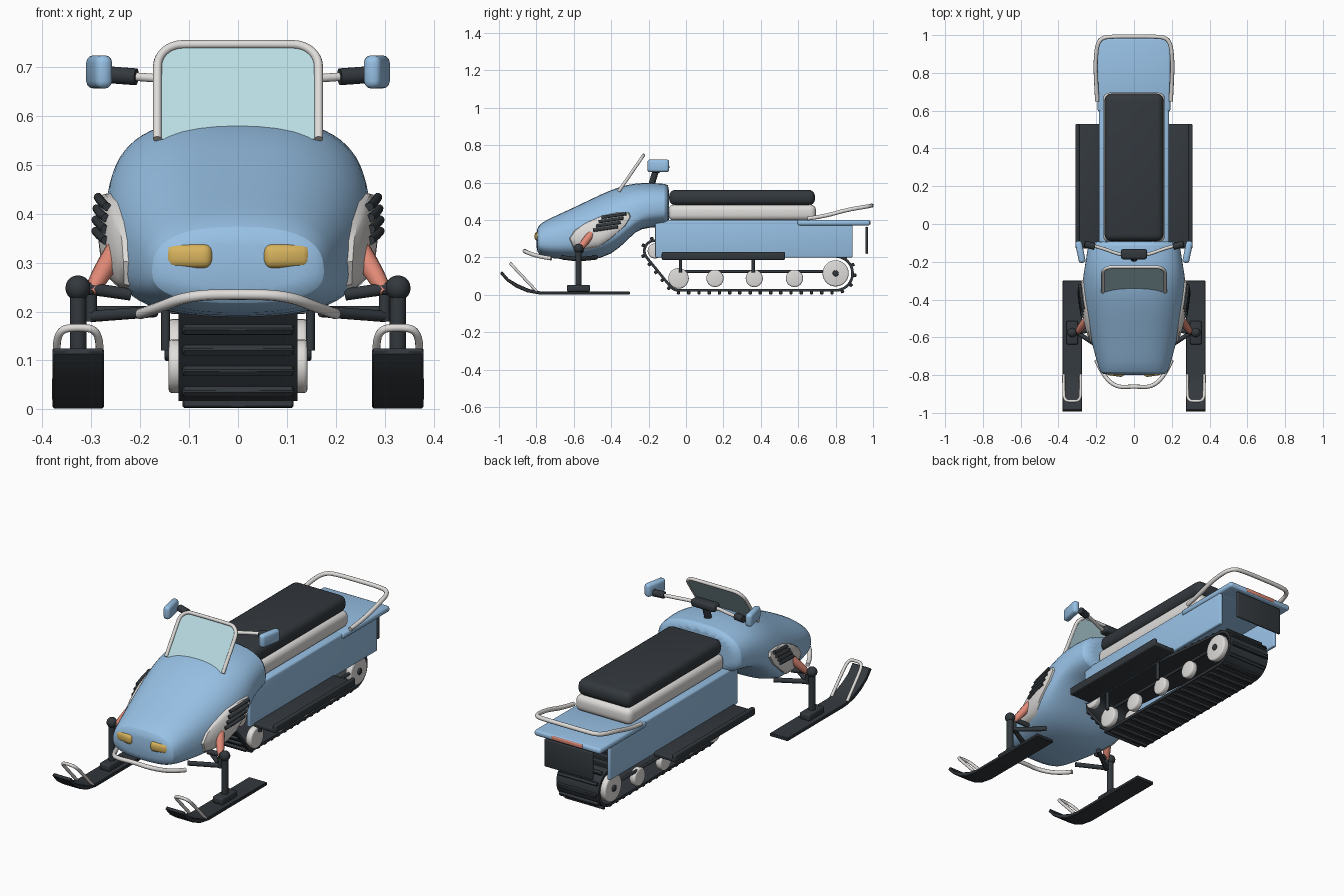
import bpy, bmesh, math
from mathutils import Vector, Matrix
from mathutils.bvhtree import BVHTree
from mathutils.geometry import convex_hull_2d

if "Cube" in bpy.data.objects:
    bpy.data.objects.remove(bpy.data.objects["Cube"], do_unlink=True)


def material(name, rgb):
    m = bpy.data.materials.new(name)
    m.use_nodes = True
    m.diffuse_color = (*rgb, 1)
    bsdf = m.node_tree.nodes["Principled BSDF"]
    bsdf.inputs["Base Color"].default_value = (*rgb, 1)
    bsdf.inputs["Roughness"].default_value = 0.6
    return m


BLUE = material("sky_blue", (0.31, 0.53, 0.78))
DARK = material("charcoal", (0.033, 0.04, 0.047))
WHITE = material("off_white", (0.74, 0.72, 0.70))
GLASS = material("pale_cyan", (0.49, 0.72, 0.77))
YELLOW = material("lamp_yellow", (0.68, 0.45, 0.11))
RED = material("salmon_red", (0.75, 0.25, 0.18))


def finish(obj, mat, angle=40):
    obj.data.materials.append(mat)
    bpy.ops.object.select_all(action="DESELECT")
    obj.select_set(True)
    bpy.context.view_layer.objects.active = obj
    if obj.type == "CURVE":
        bpy.ops.object.convert(target="MESH")
    bpy.ops.object.shade_smooth_by_angle(angle=math.radians(angle))
    return bpy.context.object


def from_bmesh(name, bm, mat, bevel=0, segments=3):
    if bevel:
        edges = [e for e in bm.edges if e.calc_face_angle(0) > 0.7]
        bmesh.ops.bevel(bm, geom=edges, offset=bevel, segments=segments, affect="EDGES", profile=0.5)
    bmesh.ops.recalc_face_normals(bm, faces=bm.faces)
    me = bpy.data.meshes.new(name)
    bm.to_mesh(me)
    bm.free()
    obj = bpy.data.objects.new(name, me)
    bpy.context.collection.objects.link(obj)
    return finish(obj, mat)


def box(name, center, size, mat, bevel=0.006, rot_z=0, segments=3):
    bm = bmesh.new()
    bmesh.ops.create_cube(bm, size=1, matrix=Matrix.Diagonal((*size, 1)))
    obj = from_bmesh(name, bm, mat, bevel, segments)
    obj.location = center
    obj.rotation_euler.z = rot_z
    return obj


def tube(name, pts, radius, mat, taper=None):
    cu = bpy.data.curves.new(name, "CURVE")
    cu.dimensions = "3D"
    cu.bevel_depth, cu.bevel_resolution, cu.use_fill_caps = radius, 3, True
    sp = cu.splines.new("NURBS")
    sp.points.add(len(pts) - 1)
    for i, (point, p) in enumerate(zip(sp.points, pts)):
        point.co = (*p, 1)
        point.radius = taper[i] if taper else 1
    sp.use_endpoint_u = True
    sp.order_u, sp.resolution_u = min(3, len(pts)), 6
    obj = bpy.data.objects.new(name, cu)
    bpy.context.collection.objects.link(obj)
    return finish(obj, mat)


def mirrored(half):
    """Complete a path that ends on the centre plane."""
    return half + [(-x, y, z) for x, y, z in reversed(half) if x]


def wheel(name, x, y, z, r, width, mat):
    bm = bmesh.new()
    turn = Matrix.Translation((x, y, z)) @ Matrix.Rotation(math.pi / 2, 4, "Y")
    bmesh.ops.create_cone(bm, cap_ends=True, segments=28, radius1=r, radius2=r, depth=width, matrix=turn)
    return from_bmesh(name, bm, mat, min(0.008, r / 4))


# Hood: lofted sections of (y, bottom, middle, top, half width)
SECTIONS = [(-.80, .245, .29, .34, .155), (-.79, .215, .28, .375, .178), (-.74, .195, .28, .405, .195),
            (-.60, .187, .29, .467, .232), (-.45, .187, .31, .542, .268), (-.35, .25, .35, .582, .278),
            (-.27, .345, .41, .598, .27), (-.20, .36, .45, .6, .257), (-.10, .365, .46, .595, .243),
            (-.09, .375, .46, .585, .23)]
SIDES = 28
bm = bmesh.new()
rings = []
for y, lo, mid, hi, w in SECTIONS:
    ring = []
    for k in range(SIDES):
        a = math.tau * k / SIDES
        c, s = math.cos(a), math.sin(a)
        x = w * math.copysign(abs(c) ** 0.78, c)
        z = mid + (hi - mid if s > 0 else mid - lo) * math.copysign(abs(s) ** 0.78, s)
        ring.append(bm.verts.new((x, y, z)))
    rings.append(ring)
for a, b in zip(rings, rings[1:]):
    for k in range(SIDES):
        j = (k + 1) % SIDES
        bm.faces.new((a[k], a[j], b[j], b[k]))
bm.faces.new(rings[0])
bm.faces.new(rings[-1])
hood = from_bmesh("hood", bm, BLUE)
hood.modifiers.new("smooth", "SUBSURF").levels = 1
finish(hood, BLUE, 75)
hood.data.materials.pop()
bvh = BVHTree.FromObject(hood, bpy.context.evaluated_depsgraph_get())


def on_hood(side, y, z, lift):
    hit = bvh.ray_cast(Vector((side, y, z)), Vector((-side, 0, 0)))[0]
    return Vector(((hit.x if hit else side * 0.2) + side * lift, y, z))


# Side panels and their vents, laid on the hood
PANEL = [(-.63, .30), (-.61, .25), (-.55, .24), (-.47, .25), (-.40, .30), (-.32, .37), (-.29, .42),
         (-.30, .445), (-.36, .445), (-.45, .425), (-.54, .385), (-.60, .345)]
centre = Vector((-.46, .345))
for side, label in ((1, "left"), (-1, "right")):
    bm = bmesh.new()
    prev = None
    for k, lift in ((1, .017), (2, .017), (3, .016), (4, .014), (4.7, .01), (5, -.012)):
        ring = [bm.verts.new(on_hood(side, *(centre + (Vector(p) - centre) * k / 5), lift)) for p in PANEL]
        if prev:
            for i in range(len(PANEL)):
                j = (i + 1) % len(PANEL)
                bm.faces.new((prev[i], prev[j], ring[j], ring[i]))
        else:
            bm.faces.new(ring)
        prev = ring
    from_bmesh(label + "_side_panel", bm, WHITE)
    for i in range(4):
        y, z = -.43 + .015 * i, .355 + .023 * i
        tube(f"{label}_vent_{i}", [on_hood(side, y + d, z + d * .15, .019) for d in (-.065, 0, .065)], .009, DARK)
    box(label + "_headlight", (side * .099, -.78, .313), (.098, .05, .052), YELLOW, .018, side * .15)

# Front bumper
tube("front_bumper", mirrored([(.2, -.72, .195), (.17, -.79, .205), (.1, -.865, .233), (0, -.86, .235)]), .011, WHITE)

# Windscreen and frame, drawn in a sloped plane
arc = [(.112 + .053 * math.cos(a), .18 + .053 * math.sin(a)) for a in [math.radians(15 * i) for i in range(7)]]
outline = [(x, -.36 + .57 * t, .553 + .83 * t) for x, t in [(.165, 0), (.165, .1)] + arc]
outline += [(-x, y, z) for x, y, z in reversed(outline)]
tube("windscreen_frame", outline, .009, WHITE)
bm = bmesh.new()
face = bm.faces.new([bm.verts.new(p) for p in outline])
out = bmesh.ops.extrude_face_region(bm, geom=[face])["geom"]
bmesh.ops.translate(bm, vec=(0, .005, -.003), verts=[v for v in out if isinstance(v, bmesh.types.BMVert)])
from_bmesh("windscreen", bm, GLASS)

# Steering
tube("steering_column", [(0, -.19, .57), (0, -.16, .67)], .018, DARK)
box("steering_pad", (0, -.16, .672), (.14, .055, .04), DARK, .014)
tube("handlebar", mirrored([(.25, -.105, .683), (.16, -.13, .677), (.07, -.165, .668), (0, -.16, .668)]), .009, WHITE)

# Tunnel, deck and seat
box("tunnel_top", (0, .363, .385), (.37, 1.055, .03), BLUE, .01)
box("rear_deck", (0, .79, .386), (.385, .39, .03), BLUE, .012)
box("seat_base", (0, .3, .44), (.325, .79, .085), WHITE, .03, segments=4)
box("seat_cushion", (0, .3, .52), (.312, .78, .084), DARK, .035, segments=4)
box("rear_flap", (0, .967, .292), (.28, .014, .145), DARK, .006)
box("tail_light", (0, .98, .387), (.18, .014, .02), RED, .004)
tube("rear_rail", mirrored([(.195, .65, .408), (.2, .74, .42), (.205, .86, .455), (.19, .985, .475),
                            (.1, .993, .478), (0, .993, .478)]), .011, WHITE)

# Parts on both sides
SKI = [(-.30, .002), (-.78, .002), (-.85, .014), (-.91, .04), (-.96, .075), (-.995, .115)]
for side, label in ((1, "left"), (-1, "right")):
    x = side * .327
    bm = bmesh.new()
    pts = SKI + [(y + .012 * (i > 1), z + .017 - .006 * (i > 3)) for i, (y, z) in reversed(list(enumerate(SKI)))]
    face = bm.faces.new([bm.verts.new((x - .0525, *p)) for p in pts])
    out = bmesh.ops.extrude_face_region(bm, geom=[face])["geom"]
    bmesh.ops.translate(bm, vec=(.105, 0, 0), verts=[v for v in out if isinstance(v, bmesh.types.BMVert)])
    from_bmesh(label + "_ski", bm, DARK, .003, 1)
    tube(label + "_ski_handle", [(x - .045, -.80, .02), (x - .045, -.875, .10), (x - .042, -.935, .163), (x, -.937, .168),
                                 (x + .042, -.935, .163), (x + .045, -.875, .10), (x + .045, -.80, .02)], .008, WHITE)
    box(label + "_ski_mount", (x, -.575, .035), (.06, .125, .035), DARK, .008)
    tube(label + "_spindle", [(x, -.575, .03), (x, -.575, .25)], .017, DARK)
    bm = bmesh.new()
    bmesh.ops.create_uvsphere(bm, u_segments=16, v_segments=10, radius=.026,
                              matrix=Matrix.Translation((x, -.575, .248)))
    from_bmesh(label + "_ball_joint", bm, DARK)
    tube(label + "_upper_arm", [(x, -.575, .25), (side * .22, -.56, .235)], .013, DARK)
    tube(label + "_arm_bracket", [(side * .3, -.575, .18), (side * .3, -.575, .235)], .012, DARK)
    for i, y in enumerate((-.66, -.48)):
        tube(f"{label}_lower_arm_{i}", [(side * .3, -.575, .19), (side * .17, y, .2)], .012, DARK)
    tube(label + "_shock", [(side * .302, -.575, .238), (side * .283, -.55, .27), (side * .245, -.5, .335)],
         .021, RED, (.6, 1.1, 1))
    tube(label + "_grip", [(side * .208, -.12, .68), (side * .262, -.105, .684)], .018, DARK)
    box(label + "_hand_guard", (side * .284, -.148, .69), (.036, .118, .068), BLUE, .015, -side * .2)
    box(label + "_tunnel_wall", (side * .175, .363, .298), (.02, 1.055, .196), BLUE, .006)
    box(label + "_running_board", (side * .245, .2, .2), (.125, .66, .022), DARK, .006)
    box(label + "_board_edge", (side * .3, .2, .208), (.022, .66, .042), DARK, .008)
    tube(label + "_slide_rail", [(side * .13, -.05, .125), (side * .13, .8, .125)], .008, DARK)
    for i, (y, z, r) in enumerate([(-.165, .235, .04), (-.04, .088, .055), (.155, .088, .046), (.365, .088, .046),
                                   (.58, .088, .046), (.8, .115, .07)]):
        wheel(f"{label}_wheel_{i}", side * .125, y, z, r, .034, WHITE)
    wheel(label + "_rear_hub", side * .14, .8, .115, .016, .02, DARK)
    for i, y in enumerate((-.03, .36)):
        tube(f"{label}_strut_{i}", [(side * .148, y, .12), (side * .148, y, .24)], .009, DARK)

# Track: even points along the belt around three rollers
dots = [Vector((y + r * math.cos(math.tau * k / 40), z + r * math.sin(math.tau * k / 40)))
        for y, z, r in ((-.168, .235, .062), (-.04, .08, .063), (.8, .115, .098)) for k in range(40)]
hull = [dots[i] for i in convex_hull_2d(dots)]
spans = list(zip(hull, hull[1:] + hull[:1]))
step = sum((b - a).length for a, b in spans) / 138
path, carry = [], 0
for a, b in spans:
    length = (b - a).length
    while carry < length and len(path) < 138:
        path.append(a.lerp(b, carry / length))
        carry += step
    carry -= length
middle = sum(path, Vector((0, 0))) / len(path)
belt, lugs, loops = bmesh.new(), bmesh.new(), []
for i, p in enumerate(path):
    t = (path[(i + 1) % len(path)] - path[i - 1]).normalized()
    n = Vector((t.y, -t.x))
    if n.dot(p - middle) < 0:
        n = -n
    q = p - n * .014
    loops.append([belt.verts.new(v) for v in ((.122, *p), (-.122, *p), (-.122, *q), (.122, *q))])
    if i % 3 == 0:
        c = p + n * .004
        turn = Matrix.Translation((0, *c)) @ Matrix.Rotation(math.atan2(t.y, t.x), 4, "X")
        bmesh.ops.create_cube(lugs, size=1, matrix=turn @ Matrix.Diagonal((.226, .018, .02, 1)))
for i, b in enumerate(loops):
    a = loops[i - 1]
    for k in range(4):
        j = (k + 1) % 4
        belt.faces.new((a[k], a[j], b[j], b[k]))
from_bmesh("track_belt", belt, DARK)
from_bmesh("track_lugs", lugs, DARK, .003, 1)
